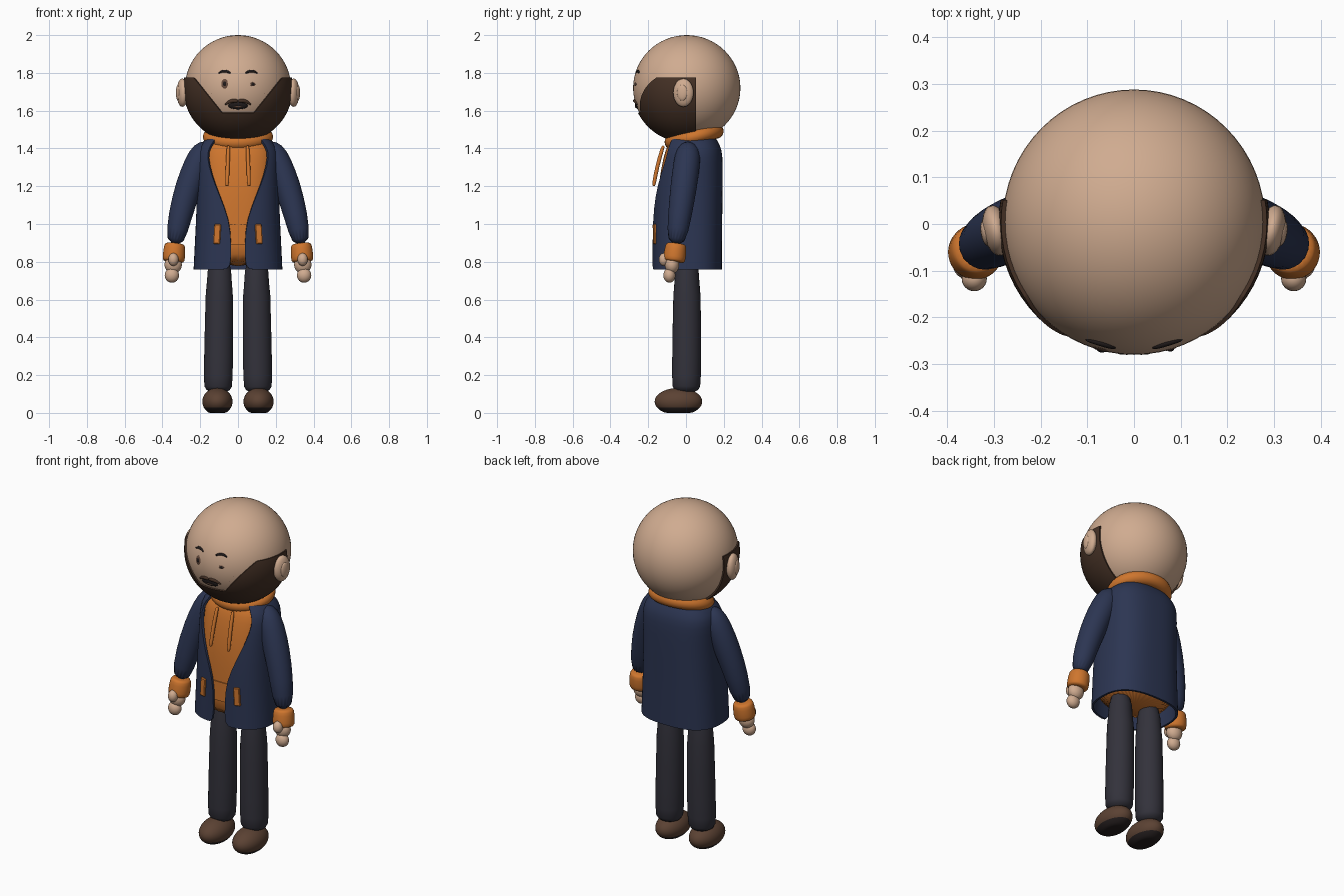
import bpy, bmesh, math
from mathutils import Matrix, Vector, Euler

if "Cube" in bpy.data.objects:
    bpy.data.objects.remove(bpy.data.objects["Cube"])


def material(name, rgb):
    m = bpy.data.materials.new(name)
    m.use_nodes = True
    m.diffuse_color = (*rgb, 1)
    m.node_tree.nodes["Principled BSDF"].inputs["Base Color"].default_value = (*rgb, 1)
    return m


SKIN = material("skin", (0.63, 0.41, 0.28))
NAVY = material("navy cloth", (0.025, 0.036, 0.085))
ORANGE = material("orange cloth", (0.62, 0.18, 0.027))
TROUSER = material("charcoal cloth", (0.033, 0.032, 0.044))
HAIR = material("brown hair", (0.06, 0.031, 0.019))
LEATHER = material("brown leather", (0.105, 0.054, 0.033))
SOLE = material("dark sole", (0.018, 0.013, 0.013))
DARK = material("near black", (0.015, 0.011, 0.011))
IRIS = material("brown eye", (0.14, 0.075, 0.05))

HEAD = Vector((0, 0.004, 1.72))
HEAD_R = 0.281
SIDES = (("right", -1), ("left", 1))


def finish(name, bm, *mats, subsurf=0, shell=0):
    bmesh.ops.recalc_face_normals(bm, faces=bm.faces)
    me = bpy.data.meshes.new(name)
    bm.to_mesh(me)
    bm.free()
    for m in mats:
        me.materials.append(m)
    me.shade_smooth()
    ob = bpy.data.objects.new(name, me)
    bpy.context.collection.objects.link(ob)
    if subsurf:
        mod = ob.modifiers.new("smooth", 'SUBSURF')
        mod.levels = mod.render_levels = subsurf
    if shell:
        ob.modifiers.new("thickness", 'SOLIDIFY').thickness = shell
        ob.modifiers.new("crisp rim", 'EDGE_SPLIT').split_angle = math.radians(45)
    return ob


def ball(name, centre, radii, mat, rot=(0, 0, 0), seg=24):
    bm = bmesh.new()
    mx = Matrix.LocRotScale(Vector(centre), Euler(rot), Vector(radii))
    bmesh.ops.create_uvsphere(bm, u_segments=seg, v_segments=seg // 2, radius=1, matrix=mx)
    return finish(name, bm, mat)


def bridge(bm, rings, closed=True):
    for a, b in zip(rings, rings[1:]):
        n = len(a)
        for i in range(n if closed else n - 1):
            j = (i + 1) % n
            bm.faces.new((a[i], a[j], b[j], b[i]))


def tube(name, path, mat, seg=16, subsurf=1):
    """Round limb through (x, y, z, radius) points."""
    bm = bmesh.new()
    pts = [Vector(p[:3]) for p in path]
    rings = []
    for i, p in enumerate(path):
        d = pts[min(i + 1, len(pts) - 1)] - pts[max(i - 1, 0)]
        q = d.to_track_quat('Z', 'Y')
        rings.append([bm.verts.new(pts[i] + q @ Vector((p[3] * math.cos(t), p[3] * math.sin(t), 0)))
                      for t in (math.tau * k / seg for k in range(seg))])
    bridge(bm, rings)
    bm.faces.new(rings[0])
    bm.faces.new(rings[-1])
    return finish(name, bm, mat, subsurf=subsurf)


def face_point(x, z, lift=0.0):
    dz = z - HEAD.z
    return Vector((x, HEAD.y - math.sqrt(HEAD_R ** 2 - x * x - dz * dz) - lift, z))


def face_dot(name, x, z, rx, rz, mat, thick=0.005, seg=16):
    n = face_point(x, z) - HEAD
    q = n.to_track_quat('-Y', 'Z').to_euler()
    return ball(name, face_point(x, z), (rx, thick, rz), mat, q, seg)


# Torso levels: height, half width, front y, back y, half width of the open front
TORSO = [(0.76, .236, -.178, .19, .035), (0.9, .229, -.177, .191, .037),
         (1.02, .223, -.176, .192, .045), (1.15, .219, -.172, .194, .098),
         (1.26, .217, -.16, .195, .142), (1.36, .218, -.14, .194, .167),
         (1.415, .208, -.122, .184, .15), (1.465, .155, -.085, .15, .108)]
POWER = 2.6


def loft(name, levels, mat, inset=0.0, span=None, closed=False, n=36, **kw):
    """Rounded-box rings; open ones start and end at the front gap or span."""
    bm = bmesh.new()
    rings = []
    for z, rx, yf, yb, gap in levels:
        rx, ry, yc = rx - inset, (yb - yf) / 2 - inset, (yb + yf) / 2
        if closed:
            a, b = 0, math.tau * (n - 1) / n
        elif span:
            a, b = -span, span
        else:
            a = math.asin((gap / rx) ** (POWER / 2))
            b = math.tau - a
        ring = []
        for i in range(n):
            t = a + (b - a) * i / (n - 1)
            s, c = math.sin(t), math.cos(t)
            x = math.copysign(abs(s) ** (2 / POWER), s) * rx
            y = yc - math.copysign(abs(c) ** (2 / POWER), c) * ry
            ring.append(bm.verts.new((x, y, z)))
        rings.append(ring)
    bridge(bm, rings, closed)
    if closed:
        bm.faces.new(rings[0])
        bm.faces.new(rings[-1])
    return finish(name, bm, mat, **kw)


# Jacket over a hooded top
loft("jacket", TORSO, NAVY, subsurf=1, shell=0.012)
inner = [(max(z, 0.775), *r) for z, *r in TORSO]
loft("hooded_top", inner, ORANGE, inset=0.022, closed=True, subsurf=1)
loft("front_pouch", [(0.89, *TORSO[1][1:]), (1.0, *TORSO[2][1:])], ORANGE,
     inset=0.015, span=0.45, n=12, shell=0.006)

# Hood lying around the neck
bpy.ops.mesh.primitive_torus_add(major_segments=40, minor_segments=16, major_radius=0.14,
                                 minor_radius=0.046, location=(0, 0.043, 1.462),
                                 rotation=(math.radians(14), 0, 0))
hood = bpy.context.object
hood.name = "hood_collar"
hood.scale = (1, 0.86, 0.85)
hood.data.materials.append(ORANGE)
hood.data.shade_smooth()

# Head
ball("head", HEAD, (HEAD_R, HEAD_R + 0.003, HEAD_R - 0.001), SKIN, seg=64)

# Beard: a thin skull shell cut along straight jaw lines
bm = bmesh.new()
bmesh.ops.create_uvsphere(bm, u_segments=64, v_segments=40, radius=0.29,
                          matrix=Matrix.Translation(HEAD))
BACK, TOP, CHIN = 0.052, 1.775, 1.588
JAW_X, SLOPE = 0.085, 0.80
cuts = [((0, BACK, 0), (0, 1, 0)), ((0, 0, TOP), (0, 0, 1)), ((0, 0, CHIN), (0, 0, 1))]
cuts += [((s * JAW_X, 0, CHIN), (-s, 0, SLOPE)) for s in (-1, 1)]
for co, no in cuts:
    bmesh.ops.bisect_plane(bm, geom=bm.verts[:] + bm.edges[:] + bm.faces[:],
                           plane_co=co, plane_no=no)


def bare(c):
    open_face = c.z > CHIN and abs(c.x) < JAW_X + (c.z - CHIN) * SLOPE
    return c.y > BACK or c.z > TOP or open_face


bmesh.ops.delete(bm, geom=[f for f in bm.faces if bare(f.calc_center_median())], context='FACES')
finish("beard", bm, HAIR, shell=0.014)

# Facial features
face_dot("right_eye", -0.07, 1.742, 0.02, 0.027, IRIS)
face_dot("right_pupil", -0.07, 1.742, 0.011, 0.016, DARK, 0.008)
face_dot("left_eye", 0.078, 1.74, 0.015, 0.012, IRIS)
face_dot("left_pupil", 0.078, 1.74, 0.009, 0.009, DARK, 0.008)
face_dot("mouth", 0, 1.626, 0.052, 0.02, DARK, 0.008)
face_dot("lower_lip", 0, 1.622, 0.032, 0.007, IRIS, 0.012)
for side, s in SIDES:
    tube(side + "_brow", [(*face_point(s * x, z, 0.002), r) for x, z, r in
                          ((.038, 1.797, .004), (.055, 1.808, .008),
                           (.08, 1.812, .008), (.105, 1.797, .004))], DARK, 10)
    tube(side + "_moustache", [(*face_point(s * x, z, 0.002), r) for x, z, r in
                               ((-.004, 1.65, .011), (.03, 1.655, .012),
                                (.055, 1.643, .009), (.07, 1.63, .003))], HAIR, 10)
    for i, (x, z) in enumerate(((.105, 1.685), (.125, 1.675), (.14, 1.69), (.115, 1.66))):
        face_dot(f"{side}_freckle_{i + 1}", s * x, z, 0.004, 0.004, IRIS, 0.002, 8)
    # Ears
    ball(side + "_ear", (s * .295, -.014, 1.695), (.029, .055, .075), SKIN, (0, 0, s * -.2))
    ball(side + "_ear_fold", (s * .317, -.02, 1.695), (.011, .028, .042), SKIN, (0, 0, s * -.2))

# Limbs, clothing details and shoes on each side
for side, s in SIDES:
    tube(side + "_sleeve", [(s * x, y, z, r) for x, y, z, r in
                            ((.15, .015, 1.425, .03), (.18, .012, 1.39, .066),
                             (.215, .004, 1.32, .073), (.262, -.012, 1.2, .072),
                             (.306, -.032, 1.05, .065), (.338, -.055, .88, .051))], NAVY)
    tube(side + "_cuff", [(s * x, y, z, r) for x, y, z, r in
                          ((.334, -.052, .898, .046), (.335, -.053, .89, .056),
                           (.338, -.058, .845, .06), (.341, -.063, .806, .06),
                           (.342, -.064, .798, .05))], ORANGE, 20)
    ball(side + "_palm", (s * .343, -.074, .785), (.046, .038, .048), SKIN)
    ball(side + "_fingers", (s * .35, -.088, .728), (.038, .032, .039), SKIN)
    ball(side + "_thumb", (s * .342, -.117, .812), (.027, .027, .034), SKIN)

    tube(side + "_trouser_leg", [(s * x, y, z, r) for x, y, z, r in
                                 ((.098, .005, .86, .07), (.098, .005, .8, .076),
                                  (.1, .005, .45, .077), (.105, .002, .15, .079),
                                  (.106, .002, .118, .077), (.106, .002, .105, .062))], TROUSER, 20)
    tube(side + "_drawcord", [(s * x, y, z, r) for x, y, z, r in
                              ((.05, -.118, 1.415, .006), (.051, -.124, 1.405, .011),
                               (.055, -.154, 1.3, .011), (.058, -.17, 1.21, .011),
                               (.058, -.171, 1.2, .006))], ORANGE, 10)

    bm = bmesh.new()
    pose = Matrix.LocRotScale(Vector((s * .11, -.166, .947)), Euler((0, s * -.06, s * .2)),
                              Vector((.036, .014, .105)))
    bmesh.ops.create_cube(bm, size=1, matrix=pose)
    welt = finish(side + "_pocket_welt", bm, ORANGE)
    welt.data.shade_flat()
    welt.modifiers.new("soft edge", 'BEVEL').width = 0.004

    # Shoe with a flattened, darker sole
    shoe = ball(side + "_shoe", (s * .109, -.04, .06), (.08, .126, .072), LEATHER, seg=40)
    shoe.data.materials.append(SOLE)
    for p in shoe.data.polygons:
        p.material_index = int(p.center.z < 0.032)
    for v in shoe.data.vertices:
        v.co.z = max(v.co.z, 0.0)
